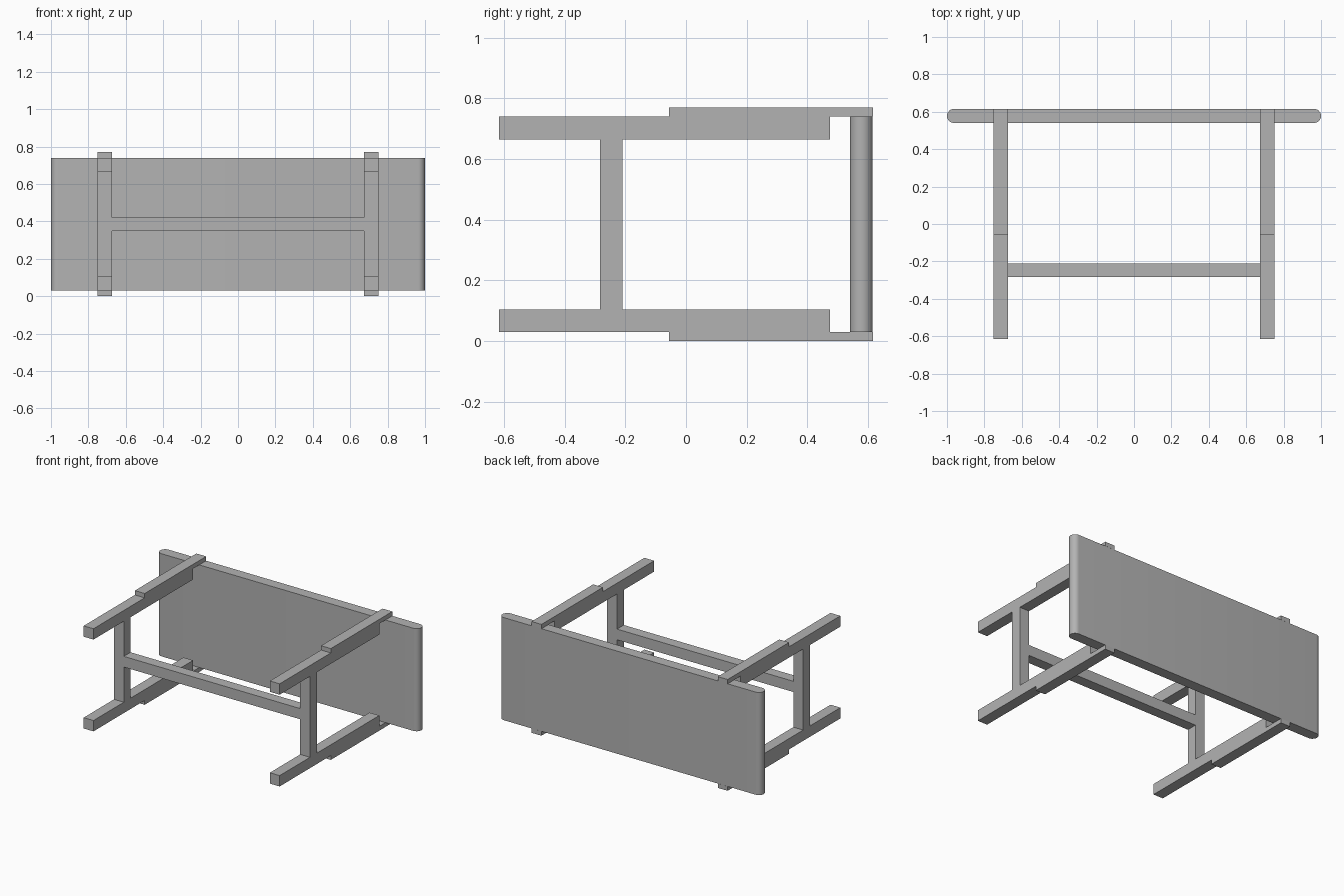
import bpy
import bmesh
from math import sin, cos, pi, radians

if "Cube" in bpy.data.objects:
    bpy.data.objects.remove(bpy.data.objects["Cube"], do_unlink=True)

grey = bpy.data.materials.new("plain_grey")
grey.use_nodes = True
colour = (0.45, 0.45, 0.45, 1)
grey.diffuse_color = colour
grey.node_tree.nodes["Principled BSDF"].inputs["Base Color"].default_value = colour

MID = 0.385      # height of the mirror plane
INNER, OUTER = 0.675, 0.75   # leg frame, across x


def prism(name, outline, place, depth):
    """Extrude a closed 2D outline; place(a, b) gives its 3D position."""
    bm = bmesh.new()
    face = bm.faces.new([bm.verts.new(place(a, b)) for a, b in outline])
    ext = bmesh.ops.extrude_face_region(bm, geom=[face])
    verts = [v for v in ext["geom"] if isinstance(v, bmesh.types.BMVert)]
    bmesh.ops.translate(bm, verts=verts, vec=depth)
    bmesh.ops.recalc_face_normals(bm, faces=bm.faces)
    mesh = bpy.data.meshes.new(name)
    bm.to_mesh(mesh)
    bm.free()
    mesh.materials.append(grey)
    obj = bpy.data.objects.new(name, mesh)
    bpy.context.collection.objects.link(obj)
    return obj


def box(name, x, y, z):
    rect = [(x[0], y[0]), (x[1], y[0]), (x[1], y[1]), (x[0], y[1])]
    return prism(name, rect, lambda a, b: (a, b, z[0]), (0, 0, z[1] - z[0]))


# Table top panel with rounded ends, standing on its edge
R, CY = 0.0375, 0.578
outline = []
for side, start in ((1, -pi / 2), (-1, pi / 2)):
    for i in range(17):
        t = start + pi * i / 16
        outline.append((side * (1 - R) + R * cos(t), CY + R * sin(t)))
top = prism("table_top", outline, lambda a, b: (a, b, 0.03), (0, 0, 0.71))
bpy.context.view_layer.objects.active = top
top.select_set(True)
bpy.ops.object.shade_smooth_by_angle(angle=radians(30))
top.select_set(False)

# Stepped legs: y and distance from the mirror plane
leg = [(-0.616, 0.28), (0.474, 0.28), (0.474, 0.355), (0.616, 0.355),
       (0.616, 0.385), (-0.056, 0.385), (-0.056, 0.355), (-0.616, 0.355)]
for sx, side in ((1, "left"), (-1, "right")):
    for sz, level in ((1, "upper"), (-1, "lower")):
        prism(f"{side}_{level}_leg", leg,
              lambda a, b: (sx * INNER, a, MID + sz * b),
              (sx * (OUTER - INNER), 0, 0))
    # Rail joining the two legs of each end
    box(f"{side}_end_rail", sorted((sx * INNER, sx * OUTER)),
        (-0.284, -0.21), (MID - 0.28, MID + 0.28))

# Long stretcher between the end rails
box("long_stretcher", (-INNER, INNER), (-0.284, -0.21), (MID - 0.037, MID + 0.037))
